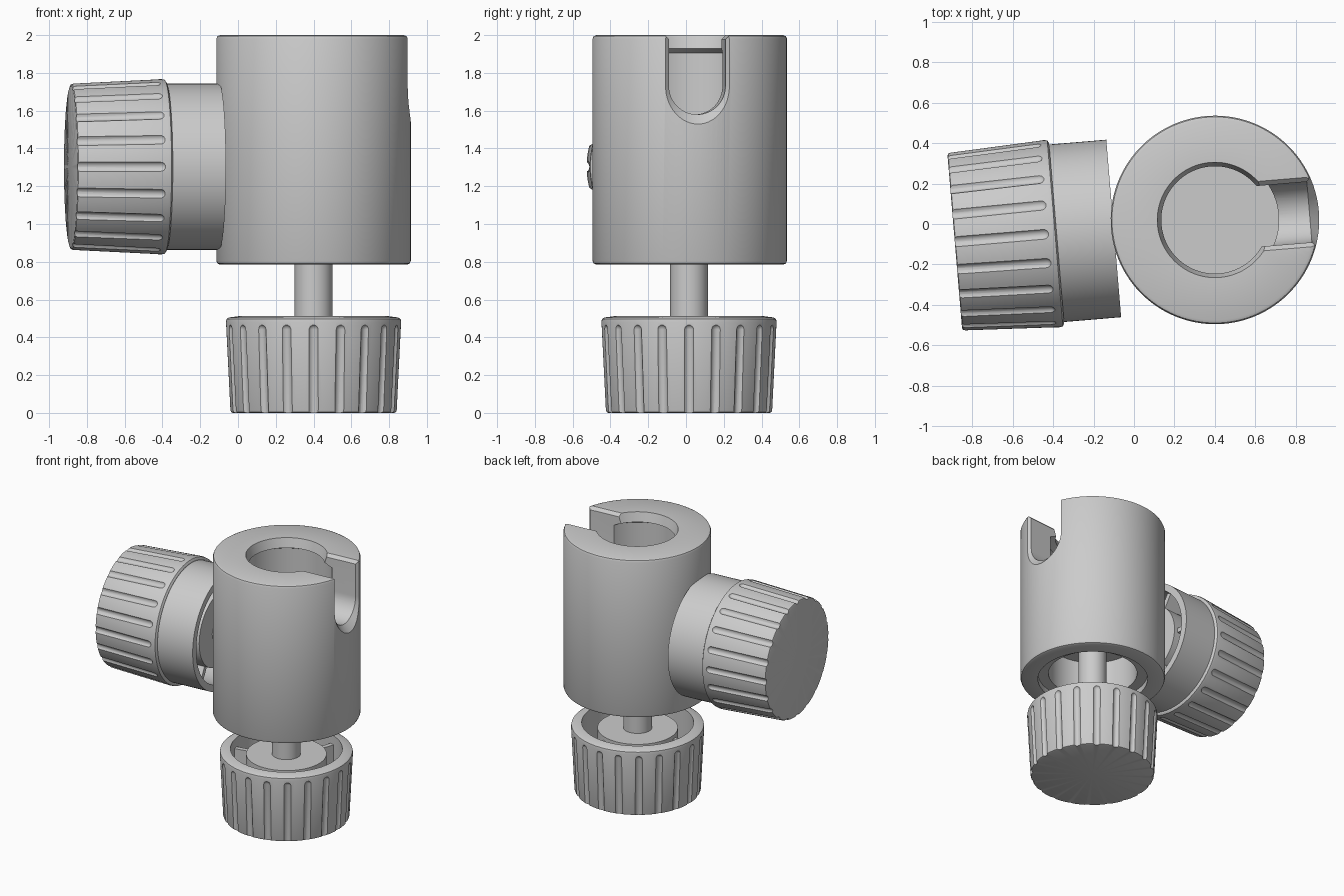
import bpy, bmesh, math
from mathutils import Matrix, Vector

cube = bpy.data.objects.get("Cube")
if cube:
    bpy.data.objects.remove(cube, do_unlink=True)

grey = bpy.data.materials.new("light grey plastic")
grey.use_nodes = True
GREY = (0.6, 0.6, 0.6, 1)
grey.diffuse_color = GREY
grey.node_tree.nodes["Principled BSDF"].inputs["Base Color"].default_value = GREY

# Whole assembly turns slightly about the upright axis of the body
HOME = Matrix.Translation((0.4, 0.02, 0)) @ Matrix.Rotation(math.radians(4.8), 4, "Z")


def finish(name, bm, matrix=HOME):
    bmesh.ops.recalc_face_normals(bm, faces=bm.faces)
    mesh = bpy.data.meshes.new(name)
    bm.to_mesh(mesh)
    bm.free()
    mesh.materials.append(grey)
    obj = bpy.data.objects.new(name, mesh)
    obj.matrix_world = matrix
    bpy.context.collection.objects.link(obj)
    return obj


def activate(obj):
    bpy.ops.object.select_all(action="DESELECT")
    obj.select_set(True)
    bpy.context.view_layer.objects.active = obj


def smooth(obj):
    activate(obj)
    bpy.ops.object.shade_smooth_by_angle(angle=math.radians(25))


def lathe(profile, steps=120):
    bm = bmesh.new()
    verts = [bm.verts.new((r, 0, z)) for r, z in profile]
    edges = [bm.edges.new(pair) for pair in zip(verts, verts[1:])]
    bmesh.ops.spin(bm, geom=verts + edges, cent=(0, 0, 0), axis=(0, 0, 1),
                   angle=math.tau, steps=steps, use_merge=True)
    bmesh.ops.remove_doubles(bm, verts=bm.verts, dist=0.0002)
    return bm


def loft(sections):
    """Closed solid through matching loops of points."""
    bm = bmesh.new()
    loops = [[bm.verts.new(p) for p in s] for s in sections]
    for a, b in zip(loops, loops[1:]):
        for i in range(len(a)):
            j = (i + 1) % len(a)
            bm.faces.new((a[i], a[j], b[j], b[i]))
    bm.faces.new(loops[0])
    bm.faces.new(loops[-1])
    return bm


def cut(obj, cutter):
    cutter.hide_render = True
    mod = obj.modifiers.new("cut", "BOOLEAN")
    mod.operation, mod.solver, mod.object = "DIFFERENCE", "EXACT", cutter
    activate(obj)
    bpy.ops.object.modifier_apply(modifier=mod.name)
    bpy.data.objects.remove(cutter, do_unlink=True)


# Body: bored cylinder with an undercut lip at the top and a stepped recess below
body = finish("body", lathe([
    (0, 1.1), (0.315, 1.1), (0.315, 0.83), (0.39, 0.83), (0.39, 0.785),
    (0.495, 0.785), (0.509, 0.791), (0.515, 0.805), (0.515, 1.98),
    (0.509, 1.994), (0.495, 2.0), (0.285, 2.0), (0.265, 1.93),
    (0.315, 1.905), (0.315, 1.42), (0, 1.42)]))


# U-shaped slot, flared where it meets the outside
def u_section(d, r):
    arc = [math.pi + math.pi * i / 32 for i in range(33)]
    low = [(d, r * math.cos(a), 1.73 + r * math.sin(a)) for a in arc]
    return low + [(d, r, 2.2), (d, -r, 2.2)]


cut(body, finish("slot_cutter", loft(
    [u_section(0.1, 0.15), u_section(0.468, 0.15), u_section(0.56, 0.25)])))
# Small chamfer along the top edges of the slot
cut(body, finish("slot_chamfer_cutter", loft(
    [[(d, -0.149, 1.977), (d, 0.149, 1.977), (d, 0.192, 2.02), (d, -0.192, 2.02)]
     for d in (0.2, 0.6)])))
smooth(body)


def grip_grooves(matrix):
    """Twenty round-ended grooves following the taper of the grip."""
    bm = bmesh.new()
    r, top = 0.03, 0.44
    ends = [(r * math.sin(t), top + r * math.cos(t))
            for t in [math.pi / 2 * i / 5 for i in range(6)]]
    for k in range(20):
        part = lathe([(0, top + r)] + ends[1:] + [(r, -0.1), (0, -0.1)], 16)
        lean = Matrix.Rotation(math.atan2(0.025, 0.47), 4, "Y")
        place = (Matrix.Rotation(math.tau * k / 20, 4, "Z")
                 @ Matrix.Translation((0.455, 0, 0)) @ lean)
        part.transform(place)
        temp = bpy.data.meshes.new("groove")
        part.to_mesh(temp)
        part.free()
        bm.from_mesh(temp)
        bpy.data.meshes.remove(temp)
    return finish("groove_cutter", bm, matrix)


def knob(prefix, matrix, height, ribs, first, rod_end):
    # Tapered cap, optional plain collar, hollow rim and central hub
    collar = [(0.44, 0.505), (0.44, height)] if height > 0.6 else []
    hub = height - 0.04
    shell = finish(prefix + "_knob", lathe([
        (0, 0), (0.428, 0), (0.437, 0.004), (0.441, 0.015), (0.464, 0.48),
        (0.461, 0.497), (0.448, 0.505)] + collar + [
        (0.39, height), (0.39, 0.2), (0.28, 0.2), (0.28, hub), (0, hub)]), matrix)
    cut(shell, grip_grooves(matrix))
    smooth(shell)
    # Ribs between the hub and the rim
    bm = bmesh.new()
    low, high = 0.19, height - 0.07
    for k in range(ribs):
        turn = Matrix.Rotation(first + math.tau * k / ribs, 4, "Z")
        spot = Matrix.Translation((0.335, 0, (low + high) / 2))
        size = Matrix.Diagonal((0.13, 0.035, high - low, 1))
        bmesh.ops.create_cube(bm, size=1, matrix=turn @ spot @ size)
    finish(prefix + "_knob_ribs", bm, matrix)
    # Threaded rod, left plain
    rod = finish(prefix + "_rod", lathe(
        [(0, hub - 0.05), (0.1, hub - 0.05), (0.1, rod_end), (0, rod_end)], 48), matrix)
    smooth(rod)


knob("lower", Matrix.Translation((0.4, 0.016, 0)), 0.513, 3, math.radians(-50), 1.15)
side = HOME @ Matrix.Translation((-1.29, 0, 1.303)) @ Matrix.Rotation(math.pi / 2, 4, "Y")
knob("side", side, 0.788, 6, math.radians(30), 0.93)
